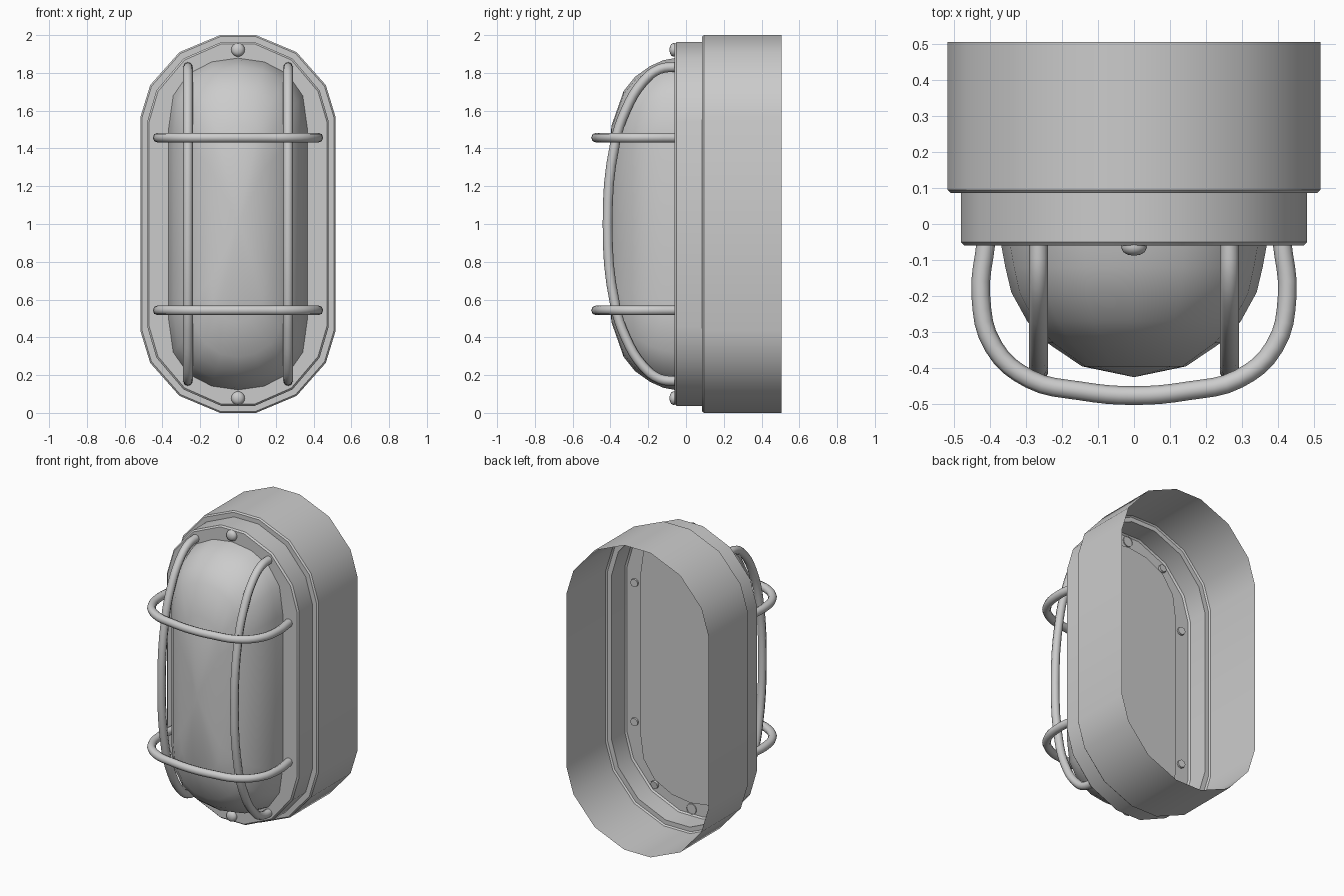
import bpy, bmesh, math
from mathutils import Vector

if "Cube" in bpy.data.objects:
    bpy.data.objects.remove(bpy.data.objects["Cube"])

MID = 1.0  # height of the symmetry plane


def finish(ob, angle=35):
    bpy.ops.object.select_all(action='DESELECT')
    ob.select_set(True)
    bpy.context.view_layer.objects.active = ob
    bpy.ops.object.shade_smooth_by_angle(angle=math.radians(angle))


def full_outline(quarter):
    """Mirror a quarter outline (top centre to right side) into a closed loop."""
    right = quarter + [(x, -z) for x, z in reversed(quarter)]
    left = [(-x, z) for x, z in reversed(right)]
    pts = []
    for p in right + left:
        if not pts or (Vector(p) - Vector(pts[-1])).length > 1e-4:
            pts.append(p)
    if (Vector(pts[0]) - Vector(pts[-1])).length < 1e-4:
        pts.pop()
    return pts


def loft(name, rings, tip=None, cap_start=False, angle=35):
    bm = bmesh.new()
    loops = [[bm.verts.new(p) for p in r] for r in rings]
    n = len(loops[0])
    for a, b in zip(loops, loops[1:]):
        for i in range(n):
            j = (i + 1) % n
            bm.faces.new((a[i], a[j], b[j], b[i]))
    if tip:
        t = bm.verts.new(tip)
        for i in range(n):
            bm.faces.new((loops[-1][i], loops[-1][(i + 1) % n], t))
    if cap_start:
        bm.faces.new(loops[0])
    bmesh.ops.recalc_face_normals(bm, faces=bm.faces[:])
    # make sure the front-most face looks toward -y
    front = min(bm.faces, key=lambda f: f.calc_center_median().y)
    front.normal_update()
    if front.normal.y > 0:
        bmesh.ops.reverse_faces(bm, faces=bm.faces[:])
    me = bpy.data.meshes.new(name)
    bm.to_mesh(me)
    bm.free()
    ob = bpy.data.objects.new(name, me)
    bpy.context.collection.objects.link(ob)
    finish(ob, angle)
    return ob


def wire(name, half):
    """Round bar through a half path and its mirror image, given as 3D points."""
    cu = bpy.data.curves.new(name, 'CURVE')
    cu.dimensions = '3D'
    cu.bevel_depth = 0.026
    cu.bevel_resolution = 2
    cu.resolution_u = 4
    cu.use_fill_caps = True
    sp = cu.splines.new('BEZIER')
    sp.bezier_points.add(len(half) - 1)
    for bp, co in zip(sp.bezier_points, half):
        bp.co = co
        bp.handle_left_type = bp.handle_right_type = 'AUTO'
    ob = bpy.data.objects.new(name, cu)
    bpy.context.collection.objects.link(ob)
    bpy.ops.object.select_all(action='DESELECT')
    ob.select_set(True)
    bpy.context.view_layer.objects.active = ob
    bpy.ops.object.convert(target='MESH')
    finish(bpy.context.view_layer.objects.active, 50)


# Housing: open-backed oblong shell with stepped front bezel
body = full_outline([(0.095, 1.0), (0.31, 0.91), (0.465, 0.735), (0.517, 0.565)])


def inset(d, y):
    sx, sz = (0.517 - d) / 0.517, 1 - d
    return [(x * sx, y, MID + z * sz) for x, z in body]


loft("housing", [inset(d, y) for d, y in [
    (0, 0.505), (0, 0.095), (0.008, 0.086), (0.037, 0.086)]])
loft("bezel", [inset(d, y) for d, y in [
    (0.037, 0.086), (0.037, -0.05), (0.046, -0.06), (0.155, -0.06)]])

# Lamp cover: domed lens with a flat back
lens = full_outline([(0, 0.88), (0.14, 0.86), (0.265, 0.795), (0.345, 0.68), (0.37, 0.5)])
levels = [(-0.05, 1, 1), (-0.12, 0.965, 0.985), (-0.19, 0.92, 0.95),
          (-0.27, 0.80, 0.885), (-0.33, 0.65, 0.80), (-0.395, 0.39, 0.59)]
loft("lamp_cover", [[(x * sx, y, MID + z * sz) for x, z in lens] for y, sx, sz in levels],
     tip=(0, -0.425, MID), cap_start=True, angle=40)

# Guard: two upright bars and two cross bars
side = [(-0.045, 0.832), (-0.14, 0.82), (-0.23, 0.75), (-0.32, 0.60), (-0.375, 0.43)]
side = side + [(-0.415, 0)] + [(y, -z) for y, z in reversed(side)]
for s, label in ((-1, "left"), (1, "right")):
    wire("guard_upright_" + label, [(s * 0.265, y, MID + z) for y, z in side])

cross = [(0.41, -0.045), (0.425, -0.2), (0.39, -0.34), (0.29, -0.43), (0.15, -0.463)]
cross = cross + [(0, -0.476)] + [(-x, y) for x, y in reversed(cross)]
for s, label in ((-1, "lower"), (1, "upper")):
    wire("guard_cross_" + label, [(x, y, MID + s * 0.457) for x, y in cross])

# Screws: shallow domed heads
for s, label in ((-1, "bottom"), (1, "top")):
    rings = []
    for r, y in [(0.034, -0.055), (0.036, -0.066), (0.030, -0.078), (0.018, -0.085)]:
        rings.append([(r * math.cos(a), y, MID + s * 0.922 + r * math.sin(a))
                      for a in (i * math.tau / 16 for i in range(16))])
    loft("screw_" + label, rings, tip=(0, -0.088, MID + s * 0.922), angle=50)
